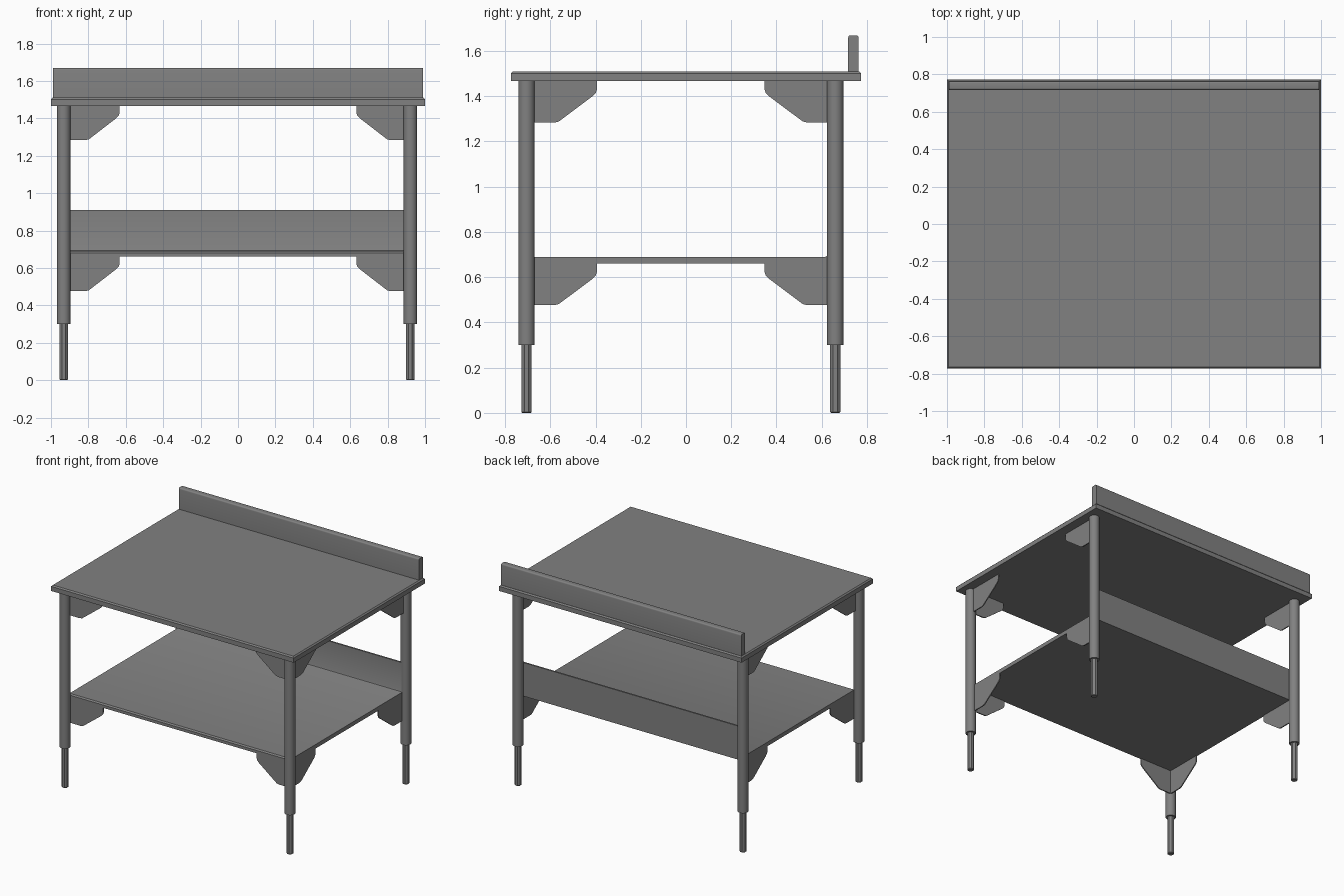
import bpy, bmesh
from math import pi, cos
from mathutils import Matrix

if "Cube" in bpy.data.objects:
    bpy.data.objects.remove(bpy.data.objects["Cube"])

LEG_X, LEG_Y = (-0.932, 0.922), (-0.705, 0.66)
SHELF_X, SHELF_Y = 0.915, (-0.684, 0.638)
TOP_Z, SHELF_Z = 1.467, 0.66          # undersides

# mid-grey metal
metal = bpy.data.materials.new("metal")
metal.diffuse_color = (0.22, 0.22, 0.22, 1)
metal.use_nodes = True
metal.node_tree.nodes["Principled BSDF"].inputs["Base Color"].default_value = metal.diffuse_color


def finish(name, bm, mirror=False, smooth=True):
    bmesh.ops.recalc_face_normals(bm, faces=bm.faces)
    me = bpy.data.meshes.new(name)
    bm.to_mesh(me)
    bm.free()
    me.materials.append(metal)
    ob = bpy.data.objects.new(name, me)
    bpy.context.collection.objects.link(ob)
    if mirror:
        ob.modifiers.new("mirror", 'MIRROR').use_axis = (True, False, False)
    if smooth:
        bpy.ops.object.select_all(action='DESELECT')
        bpy.context.view_layer.objects.active = ob
        ob.select_set(True)
        bpy.ops.object.shade_smooth_by_angle(angle=0.5)
    return ob


def extrude(name, profile, vec, offset=(0, 0, 0), mirror=False):
    """Extrude a closed 3D profile along vec."""
    bm = bmesh.new()
    face = bm.faces.new([bm.verts.new([a + b for a, b in zip(p, offset)]) for p in profile])
    new = bmesh.ops.extrude_face_region(bm, geom=[face])["geom"]
    bmesh.ops.translate(bm, vec=vec, verts=[v for v in new if isinstance(v, bmesh.types.BMVert)])
    return finish(name, bm, mirror)


def box(name, lo, hi, bevel, segments, pick):
    bm = bmesh.new()
    size = [b - a for a, b in zip(lo, hi)]
    mid = [(a + b) / 2 for a, b in zip(lo, hi)]
    bmesh.ops.create_cube(bm, size=1, matrix=Matrix.Translation(mid) @ Matrix.Diagonal((*size, 1)))
    bmesh.ops.bevel(bm, geom=[e for e in bm.edges if pick(e)], offset=bevel,
                    segments=segments, profile=0.5, affect='EDGES')
    return finish(name, bm)


def tube(name, x, y, r, z0, z1, sides, tip=0.0):
    bm = bmesh.new()
    bmesh.ops.create_cone(bm, cap_ends=True, segments=sides, radius1=r, radius2=r, depth=z1 - z0,
                          matrix=Matrix.Translation((x, y, (z0 + z1) / 2)) @ Matrix.Rotation(pi / sides, 4, 'Z'))
    if tip:
        edges = [e for e in bm.edges if all(v.co.z < z0 + 0.001 for v in e.verts)]
        bmesh.ops.bevel(bm, geom=edges, offset=tip, segments=1, affect='EDGES')
    return finish(name, bm, smooth=sides > 12)


# table top with a chamfered upper rim
box("table_top", (-1, -0.773, TOP_Z), (1, 0.773, 1.51), 0.009, 1,
    lambda e: all(v.co.z > 1.5 for v in e.verts))

# rear upstand, rounded along its top edge
box("rear_upstand", (-0.99, 0.717, 1.505), (0.99, 0.763, 1.669), 0.01, 4,
    lambda e: all(v.co.z > 1.6 for v in e.verts) and abs(e.verts[0].co.x - e.verts[1].co.x) > 1)

# lower shelf: sheet with a rounded front edge, bent up at the back
f, b, z = SHELF_Y[0], SHELF_Y[1], SHELF_Z
t = z + 0.03
shelf = [(f, z), (b, z), (b, 0.91), (b - 0.012, 0.91), (b - 0.012, t + 0.01),
         (b - 0.015, t + 0.003), (b - 0.022, t), (f + 0.009, t), (f, t - 0.009)]
extrude("lower_shelf", [(-SHELF_X, y, h) for y, h in shelf], (2 * SHELF_X, 0, 0))

# legs and adjustable octagonal feet
for where, y in zip(("front", "rear"), LEG_Y):
    for side, x in zip(("left", "right"), LEG_X):
        tube(f"{where}_{side}_leg", x, y, 0.0365, 0.30, TOP_Z, 32)
        tube(f"{where}_{side}_foot", x, y, 0.0225 / cos(pi / 8), 0.0, 0.31, 8, 0.004)

# corner gussets: (distance from leg, depth below the board); the rear has side plates only
gusset = [(0.282, 0), (0.282, -0.037), (0.277, -0.053), (0.262, -0.068),
          (0.135, -0.166), (0.118, -0.179), (0.098, -0.184)]
PLATE = 0.008
for level, gz, out in (("upper", TOP_Z, 0.012), ("lower", SHELF_Z, 0.0)):
    outline = [(-out, 0)] + gusset + [(-out, -0.184)]
    x = SHELF_X + out
    for where, y, s in (("front", SHELF_Y[0], 1), ("rear", SHELF_Y[1], -1)):
        extrude(f"{level}_{where}_gusset_side", [(0, s * d * 1.03, h) for d, h in outline],
                (-PLATE, 0, 0), (x, y, gz), True)
    extrude(f"{level}_front_gusset_across", [(-d, 0, h) for d, h in outline],
            (0, PLATE, 0), (SHELF_X, SHELF_Y[0] - out, gz), True)
